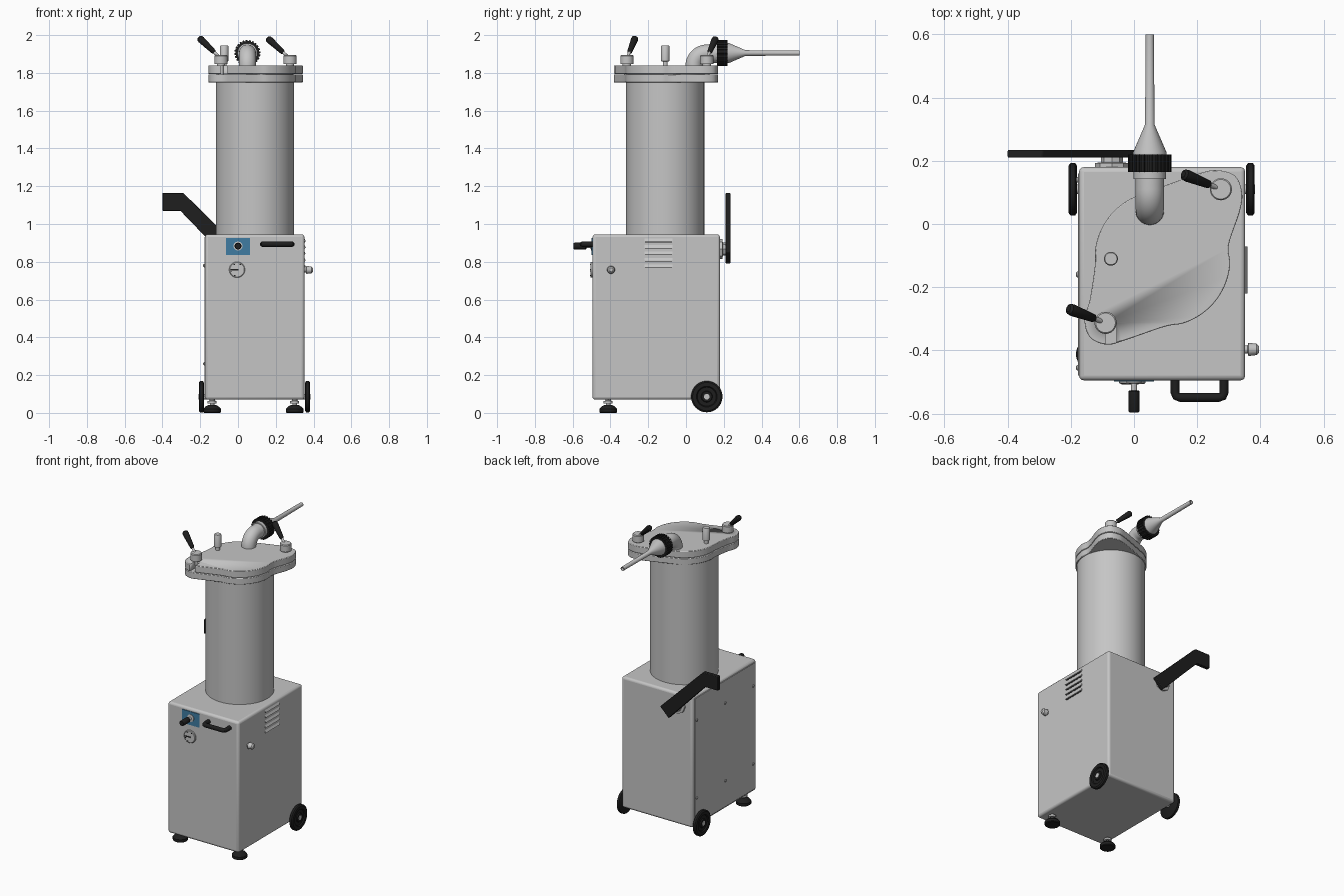
import bpy, bmesh, math
from mathutils import Vector

cube = bpy.data.objects.get("Cube")
if cube:
    bpy.data.objects.remove(cube, do_unlink=True)


def material(name, r, g, b):
    m = bpy.data.materials.new(name)
    m.use_nodes = True
    m.diffuse_color = (r, g, b, 1)
    m.node_tree.nodes["Principled BSDF"].inputs["Base Color"].default_value = (r, g, b, 1)
    return m


STEEL = material("brushed steel", 0.56, 0.56, 0.56)
BLACK = material("black rubber", 0.013, 0.013, 0.013)
BLUE = material("panel blue", 0.05, 0.2, 0.36)


def finish(name, bm, mat, bevel=0, angle=35, segments=2):
    bmesh.ops.recalc_face_normals(bm, faces=bm.faces)
    mesh = bpy.data.meshes.new(name)
    bm.to_mesh(mesh)
    bm.free()
    ob = bpy.data.objects.new(name, mesh)
    bpy.context.collection.objects.link(ob)
    mesh.materials.append(mat)
    if bevel:
        mod = ob.modifiers.new("soft edges", 'BEVEL')
        mod.width, mod.segments = bevel, segments
    bpy.ops.object.select_all(action='DESELECT')
    ob.select_set(True)
    bpy.context.view_layer.objects.active = ob
    bpy.ops.object.shade_smooth_by_angle(angle=math.radians(angle))
    return ob


def box(name, lo, hi, mat, bevel=0, segments=2):
    bm = bmesh.new()
    bmesh.ops.create_cube(bm, size=1)
    for v in bm.verts:
        v.co = [l + (c + 0.5) * (h - l) for c, l, h in zip(v.co, lo, hi)]
    return finish(name, bm, mat, bevel, segments=segments)


def turned(name, origin, axis, profile, mat, sides=32):
    """Lathe (radius, distance) pairs around an axis, capping open ends."""
    rot = Vector((0, 0, 1)).rotation_difference(Vector(axis))
    bm = bmesh.new()
    rings = []
    for r, h in profile:
        rings.append([bm.verts.new(Vector(origin) + rot @ Vector(
            (r * math.cos(math.tau * i / sides), r * math.sin(math.tau * i / sides), h)))
            for i in range(sides)])
    for a, b in zip(rings, rings[1:]):
        for i in range(sides):
            j = (i + 1) % sides
            bm.faces.new((a[i], a[j], b[j], b[i]))
    bm.faces.new(rings[0])
    bm.faces.new(rings[-1])
    return finish(name, bm, mat)


def prism(name, points, shift, mat, bevel=0):
    bm = bmesh.new()
    face = bm.faces.new([bm.verts.new(p) for p in points])
    new = bmesh.ops.extrude_face_region(bm, geom=[face])["geom"]
    bmesh.ops.translate(bm, vec=shift, verts=[v for v in new if isinstance(v, bmesh.types.BMVert)])
    return finish(name, bm, mat, bevel)


def sweep(name, path, radius, mat, sides=24):
    """Round bar along a path lying in a plane."""
    pts = [Vector(p) for p in path]
    normal = (pts[1] - pts[0]).cross(pts[-1] - pts[0]).normalized()
    bm = bmesh.new()
    rings = []
    for k, p in enumerate(pts):
        t = (pts[min(k + 1, len(pts) - 1)] - pts[max(k - 1, 0)]).normalized()
        side = t.cross(normal)
        rings.append([bm.verts.new(p + radius * (math.cos(a) * side + math.sin(a) * normal))
                      for a in (math.tau * i / sides for i in range(sides))])
    for a, b in zip(rings, rings[1:]):
        for i in range(sides):
            j = (i + 1) % sides
            bm.faces.new((a[i], a[j], b[j], b[i]))
    bm.faces.new(rings[0])
    bm.faces.new(rings[-1])
    return finish(name, bm, mat)


def smooth_loop(points, steps=6):
    """Closed Catmull-Rom outline through a few points."""
    pts = [Vector(p) for p in points]
    out = []
    for i in range(len(pts)):
        a, b, c, d = (pts[(i + k - 1) % len(pts)] for k in range(4))
        for s in range(steps):
            t = s / steps
            out.append(0.5 * (2 * b + (c - a) * t + (2 * a - 5 * b + 4 * c - d) * t ** 2
                              + (3 * b - a - 3 * c + d) * t ** 3))
    return out


# Cabinet with side panel and its screws
box("cabinet", (-0.174, -0.495, 0.07), (0.352, 0.18, 0.945), STEEL, 0.015, 3)
box("right_side_panel", (-0.178, -0.48, 0.085), (-0.17, 0.16, 0.93), STEEL, 0.002)
for y in (-0.455, -0.16, 0.14):
    for z in (0.26, 0.78):
        turned("panel_screw", (-0.176, y, z), (-1, 0, 0),
               [(0.009, 0), (0.009, 0.004), (0.005, 0.008)], STEEL, 12)

# Cylinder
CX, CY = 0.09, -0.11
turned("cylinder", (CX, CY, 0.94), (0, 0, 1), [(0.207, 0), (0.207, 0.83)], STEEL, 64)

# Lid and collar: round middle with two opposite clamp lobes
def arc(start, stop, count):
    return [(CX + 0.215 * math.cos(math.radians(start + (stop - start) * i / (count - 1))),
             CY + 0.215 * math.sin(math.radians(start + (stop - start) * i / (count - 1))), 0)
            for i in range(count)]


back_lobe = [(0.2, 0.158, 0), (0.265, 0.17, 0), (0.32, 0.152, 0), (0.342, 0.1, 0), (0.335, 0.04, 0)]
front_lobe = [(-0.02, -0.365, 0), (-0.085, -0.382, 0), (-0.14, -0.358, 0),
              (-0.157, -0.3, 0), (-0.14, -0.24, 0)]
outline = smooth_loop(back_lobe + arc(12, -88, 7) + front_lobe + arc(186, 105, 6))
prism("collar", [p + Vector((0, 0, 1.75)) for p in outline], (0, 0, 0.042), STEEL, 0.003)
lid = prism("lid", [p + Vector((0, 0, 1.795)) for p in outline], (0, 0, 0.045), STEEL, 0.003)
turned("lid_seal", (CX, CY, 1.78), (0, 0, 1), [(0.205, 0), (0.205, 0.02)], STEEL, 48)

# Open clamp slot in the lid
slot = box("slot_cutter", (-0.09, -0.42, 1.793), (-0.055, -0.313, 1.86), STEEL)
slot.hide_render = True
slot.hide_set(True)
cut = lid.modifiers.new("clamp slot", 'BOOLEAN')
cut.object = slot
cut.operation = 'DIFFERENCE'
cut.solver = 'EXACT'

# Clamp nuts with lever grips
for x, y, lean in ((-0.09, -0.313, (-0.125, 0.048, 0.12)), (0.275, 0.11, (-0.125, 0.05, 0.115))):
    turned("clamp_bolt", (x, y, 1.78), (0, 0, 1), [(0.014, 0), (0.014, 0.07)], STEEL, 16)
    turned("clamp_nut", (x, y, 1.84), (0, 0, 1),
           [(0.022, 0), (0.022, 0.008), (0.035, 0.008), (0.035, 0.05), (0.031, 0.055)], STEEL)
    turned("clamp_stem", (x, y, 1.875), lean, [(0.008, 0), (0.008, 0.07)], STEEL, 12)
    turned("clamp_grip", (x, y, 1.875), lean,
           [(0.009, 0.05), (0.013, 0.056), (0.019, 0.15), (0.017, 0.163), (0.01, 0.169)], BLACK, 20)

# Lid locating pin
turned("lid_pin", (-0.073, CY, 1.835), (0, 0, 1),
       [(0.013, 0), (0.013, 0.025), (0.022, 0.027), (0.022, 0.105), (0.019, 0.11)], STEEL, 24)

# Outlet elbow, ribbed coupling and nozzle
PX, PZ = 0.05, 1.905
bend = [(PX, 0.11 - 0.068 * math.cos(a), PZ - 0.068 + 0.068 * math.sin(a))
        for a in (math.pi / 2 * i / 12 for i in range(13))]
sweep("outlet_elbow", [(PX, 0.042, 1.83)] + bend + [(PX, 0.18, PZ)], 0.045, STEEL, 32)
turned("elbow_flange", (PX, 0.143, PZ), (0, 1, 0), [(0.052, 0), (0.052, 0.03)], STEEL)
ribs = [Vector((PX + r * math.cos(a), 0.165, PZ + r * math.sin(a)))
        for i in range(24) for r, a in ((0.069, math.tau * i / 24), (0.069, math.tau * (i + 0.5) / 24),
                                        (0.063, math.tau * (i + 0.58) / 24),
                                        (0.063, math.tau * (i + 0.92) / 24))]
prism("coupling_ring", ribs, (0, 0.055, 0), BLACK)
turned("nozzle", (PX, 0.215, PZ), (0, 1, 0),
       [(0.053, 0), (0.053, 0.012), (0.015, 0.1), (0.013, 0.385), (0.01, 0.385), (0.01, 0.25)], STEEL)

# Cranked knee lever on the back
lever = [(-0.4, 1.07), (-0.4, 1.165), (-0.29, 1.165), (0.028, 0.852), (-0.035, 0.79), (-0.305, 1.07)]
prism("knee_lever", [(x, 0.21, z) for x, z in lever], (0, 0.025, 0), BLACK, 0.004)
turned("lever_hub", (-0.07, 0.175, 0.867), (0, 1, 0),
       [(0.053, 0), (0.053, 0.018), (0.035, 0.02), (0.035, 0.037)], STEEL, 8)

# Front controls
box("control_panel", (-0.063, -0.499, 0.835), (0.063, -0.492, 0.925), BLUE)
turned("speed_stem", (0, -0.49, 0.883), (0, -1, 0),
       [(0.024, 0), (0.024, 0.013), (0.01, 0.015), (0.01, 0.045)], STEEL, 20)
turned("speed_knob", (0, -0.527, 0.883), (0, -1, 0),
       [(0.015, 0), (0.018, 0.004), (0.018, 0.064), (0.015, 0.069)], BLACK, 20)
turned("gauge", (-0.005, -0.49, 0.758), (0, -1, 0), [(0.042, 0), (0.042, 0.013), (0.038, 0.016)], STEEL)
box("gauge_needle", (-0.04, -0.508, 0.754), (0.002, -0.504, 0.761), BLACK)
for a in (60, 120, 200, 250):
    t = math.radians(a)
    x, z = -0.005 + 0.032 * math.cos(t), 0.758 + 0.032 * math.sin(t)
    box("gauge_mark", (x - 0.004, -0.508, z - 0.002), (x + 0.004, -0.504, z + 0.002), BLACK)

# Pull handle on the front
grip = [(0.13, -0.49, 0.893), (0.13, -0.535, 0.893), (0.134, -0.545, 0.893), (0.145, -0.549, 0.893),
        (0.27, -0.549, 0.893), (0.281, -0.545, 0.893), (0.285, -0.535, 0.893), (0.285, -0.49, 0.893)]
sweep("pull_handle", grip, 0.014, BLACK, 16)

# Louvres and push button on the left side
for i in range(5):
    z = 0.772 + 0.034 * i
    prism("louvre", [(0.35, -0.22, z), (0.36, -0.22, z), (0.35, -0.22, z + 0.018)],
          (0, 0.148, 0), STEEL)
    box("louvre_slot", (0.35, -0.218, z - 0.005), (0.3535, -0.074, z - 0.001), BLACK)
turned("side_button", (0.35, -0.397, 0.757), (1, 0, 0),
       [(0.013, 0), (0.013, 0.01), (0.021, 0.012), (0.018, 0.038), (0.01, 0.046)], STEEL, 20)

# Rear wheels and front levelling feet on both sides
for side, x in ((1, 0.355), (-1, -0.18)):
    turned("wheel", (x, 0.11, 0.086), (side, 0, 0),
           [(0.074, 0), (0.083, 0.006), (0.083, 0.021), (0.075, 0.027), (0.055, 0.027),
            (0.05, 0.02), (0.03, 0.02), (0.027, 0.026), (0.02, 0.026)], BLACK, 40)
    turned("wheel_axle", (x - side * 0.02, 0.11, 0.086), (side, 0, 0),
           [(0.015, 0), (0.015, 0.048)], STEEL, 16)
for x in (-0.137, 0.3):
    turned("foot_pad", (x, -0.412, 0), (0, 0, 1),
           [(0.042, 0), (0.047, 0.004), (0.047, 0.021), (0.036, 0.033), (0.02, 0.042)], BLACK, 24)
    turned("foot_stem", (x, -0.412, 0.035), (0, 0, 1),
           [(0.012, 0), (0.012, 0.015), (0.024, 0.016), (0.024, 0.028), (0.014, 0.03), (0.014, 0.045)],
           STEEL, 12)
